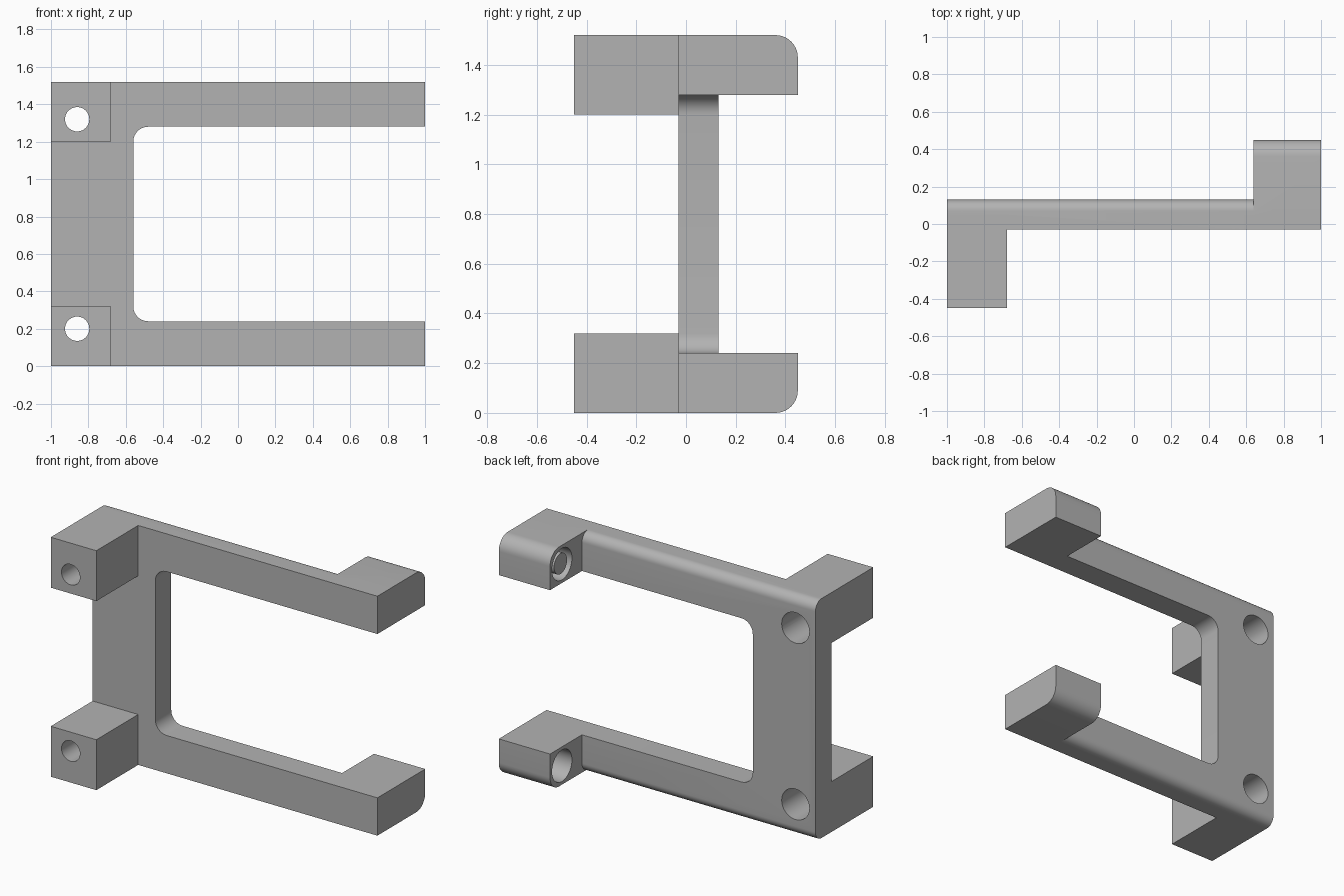
import bpy, bmesh, math
from mathutils import Vector, Matrix

if "Cube" in bpy.data.objects:
    bpy.data.objects.remove(bpy.data.objects["Cube"], do_unlink=True)

H = 1.52                      # overall height
FRONT, BACK = -0.03, 0.13     # frame faces

grey = bpy.data.materials.new("mid grey")
grey.use_nodes = True
grey.diffuse_color = (0.45, 0.45, 0.45, 1)
grey.node_tree.nodes["Principled BSDF"].inputs["Base Color"].default_value = (0.45, 0.45, 0.45, 1)


def prism(name, points, depth, fillets=()):
    """Extrude a planar outline along depth; fillets = (edge rule, radius)."""
    bm = bmesh.new()
    face = bm.faces.new([bm.verts.new(p) for p in points])
    ext = bmesh.ops.extrude_face_region(bm, geom=[face])
    bmesh.ops.translate(bm, vec=Vector(depth),
                        verts=[v for v in ext["geom"] if isinstance(v, bmesh.types.BMVert)])
    for rule, radius in fillets:
        edges = [e for e in bm.edges if all(rule(v.co) for v in e.verts)]
        bmesh.ops.bevel(bm, geom=edges, offset=radius, segments=10, profile=0.5, affect='EDGES')
    bmesh.ops.recalc_face_normals(bm, faces=bm.faces)
    return finish(name, bm)


def rod(name, start, end, radius):
    """Cylinder between two points."""
    a, b = Vector(start), Vector(end)
    rot = (b - a).to_track_quat('Z', 'Y').to_matrix().to_4x4()
    bm = bmesh.new()
    bmesh.ops.create_cone(bm, cap_ends=True, segments=48, radius1=radius, radius2=radius,
                          depth=(b - a).length, matrix=Matrix.Translation((a + b) / 2) @ rot)
    return finish(name, bm)


def finish(name, bm):
    mesh = bpy.data.meshes.new(name)
    bm.to_mesh(mesh)
    bm.free()
    mesh.materials.append(grey)
    ob = bpy.data.objects.new(name, mesh)
    bpy.context.collection.objects.link(ob)
    return ob


def select(ob):
    bpy.ops.object.select_all(action='DESELECT')
    ob.select_set(True)
    bpy.context.view_layer.objects.active = ob


def combine(target, tool, operation):
    tool.hide_render = True
    mod = target.modifiers.new("combine", 'BOOLEAN')
    mod.operation, mod.solver, mod.object = operation, 'EXACT', tool
    select(target)
    bpy.ops.object.modifier_apply(modifier=mod.name)
    bpy.data.objects.remove(tool, do_unlink=True)


def near(a, b):
    return abs(a - b) < 1e-4


# C-shaped frame: rounded opening corners and rounded rear outer edges
outline = [(-1, 0), (1, 0), (1, 0.24), (-0.56, 0.24),
           (-0.56, H - 0.24), (1, H - 0.24), (1, H), (-1, H)]
frame = prism("bracket_frame", [(x, FRONT, z) for x, z in outline], (0, BACK - FRONT, 0), [
    (lambda c: near(c.x, -0.56) and near(c.z, 0.24), 0.08),
    (lambda c: near(c.x, -0.56) and near(c.z, H - 0.24), 0.08),
    (lambda c: near(c.y, BACK) and near(c.z, 0), 0.06),
    (lambda c: near(c.y, BACK) and near(c.z, H), 0.06)])

for outer, inward in ((0, 1), (H, -1)):
    # Front mounting block
    z1 = outer + inward * 0.32
    block = prism("block", [(-1, -0.45, outer), (-0.68, -0.45, outer),
                            (-0.68, -0.45, z1), (-1, -0.45, z1)], (0, 0.5, 0))
    combine(frame, block, 'UNION')
    # Rear lug at the arm tip, outer corner rounded
    z1 = outer + inward * 0.24
    lug = prism("lug", [(0.64, FRONT, outer), (0.64, 0.45, outer),
                        (0.64, 0.45, z1), (0.64, FRONT, z1)], (0.36, 0, 0),
                [(lambda c: near(c.y, 0.45) and near(c.z, outer), 0.09)])
    combine(frame, lug, 'UNION')

for outer, inward in ((0, 1), (H, -1)):
    # Stepped screw hole through block and frame
    z = outer + inward * 0.2
    combine(frame, rod("screw_hole", (-0.86, -0.6, z), (-0.86, 0.3, z), 0.065), 'DIFFERENCE')
    combine(frame, rod("screw_recess", (-0.86, -0.25, z), (-0.86, 0.3, z), 0.097), 'DIFFERENCE')
    # Blind socket in the lug's inner side
    z = outer + inward * 0.12
    combine(frame, rod("socket", (0.5, 0.33, z), (0.88, 0.33, z), 0.1), 'DIFFERENCE')

# Pin standing inside the upper socket
pin = rod("socket_pin", (0.65, 0.33, H - 0.12), (0.9, 0.33, H - 0.12), 0.065)

for ob in (frame, pin):
    select(ob)
    bpy.ops.object.shade_smooth_by_angle(angle=math.radians(35))
